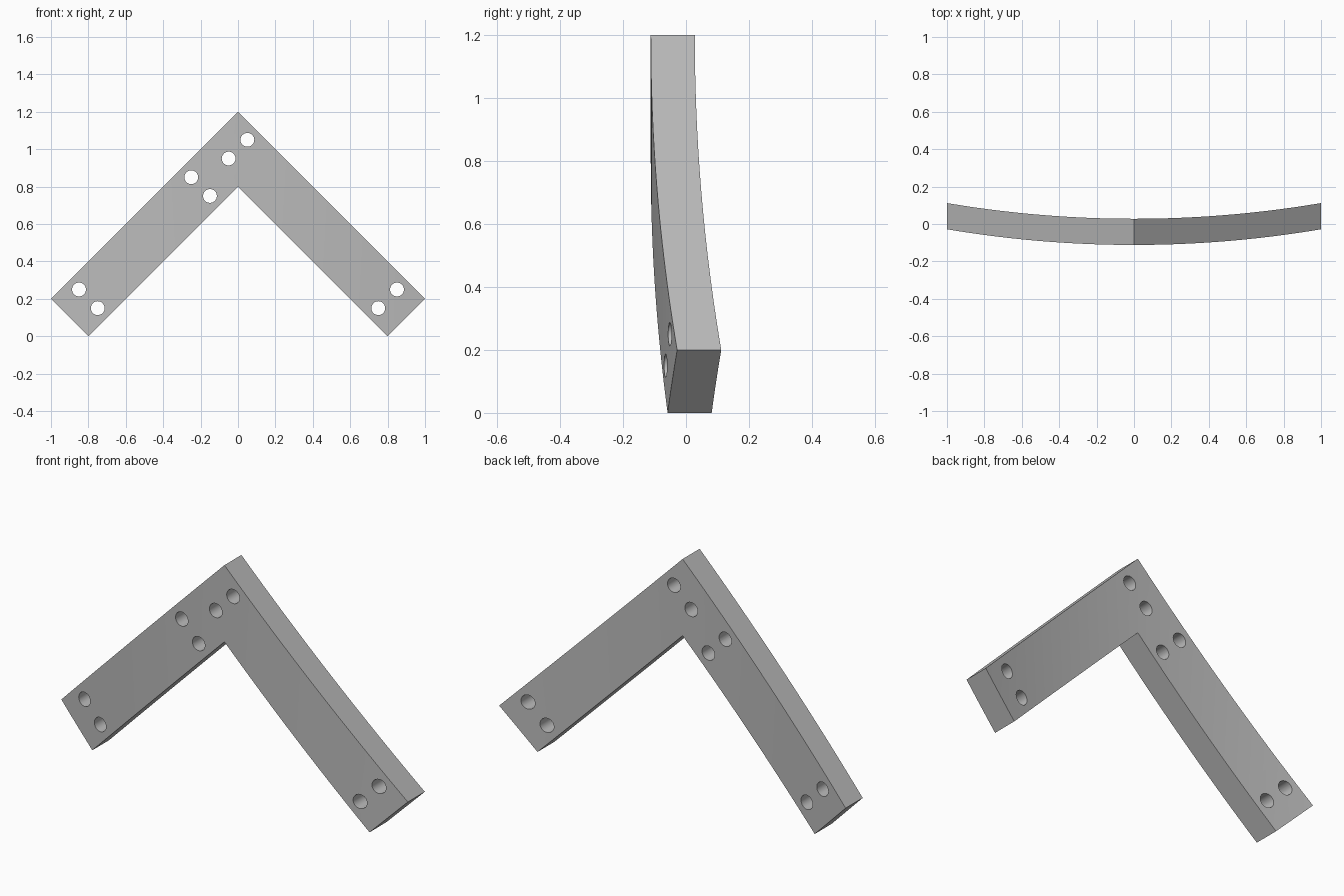
import bpy
import bmesh
import math

cube = bpy.data.objects.get("Cube")
if cube:
    bpy.data.objects.remove(cube, do_unlink=True)

RADIUS = 6.0      # bend of the plate
THICK = 0.14
DEPTH = 0.224     # overall depth including the bend
HOLE_R = 0.037

grey = bpy.data.materials.new("plain grey")
grey.use_nodes = True
colour = (0.5, 0.5, 0.5, 1)
grey.diffuse_color = colour
grey.node_tree.nodes["Principled BSDF"].inputs["Base Color"].default_value = colour


def extruded(name, profile, offset):
    """Closed profile swept along offset into a solid."""
    bm = bmesh.new()
    face = bm.faces.new([bm.verts.new(p) for p in profile])
    ext = bmesh.ops.extrude_face_region(bm, geom=[face])
    verts = [v for v in ext["geom"] if isinstance(v, bmesh.types.BMVert)]
    bmesh.ops.translate(bm, verts=verts, vec=offset)
    bmesh.ops.recalc_face_normals(bm, faces=bm.faces)
    mesh = bpy.data.meshes.new(name)
    bm.to_mesh(mesh)
    bm.free()
    mesh.materials.append(grey)
    obj = bpy.data.objects.new(name, mesh)
    bpy.context.collection.objects.link(obj)
    return obj


def cut(obj, cutter, operation):
    """Apply a boolean and discard the cutter."""
    bpy.context.view_layer.objects.active = obj
    mod = obj.modifiers.new("cut", "BOOLEAN")
    mod.operation = operation
    mod.solver = "EXACT"
    mod.object = cutter
    bpy.ops.object.modifier_apply(modifier=mod.name)
    bpy.data.objects.remove(cutter, do_unlink=True)


def bend(x):
    return RADIUS - math.sqrt(RADIUS ** 2 - x * x) - DEPTH / 2


# Gently bent slab: an arc strip extruded upwards
xs = [i * 1.05 / 24 for i in range(-24, 25)]
front = [(x, bend(x), -0.1) for x in xs]
back = [(x, bend(x) + THICK, -0.1) for x in reversed(xs)]
bracket = extruded("angle_bracket", front + back, (0, 0, 1.5))

# Right-angled chevron outline
outline = [(0, 1.2), (1, 0.2), (0.8, 0), (0, 0.8), (-0.8, 0), (-1, 0.2)]
chevron = extruded("chevron_cutter", [(x, -0.5, z) for x, z in outline], (0, 1, 0))
cut(bracket, chevron, "INTERSECT")

# Pairs of bolt holes straight through the plate
holes = [(s * x, z) for s in (-1, 1) for x, z in ((0.85, 0.25), (0.75, 0.15))]
holes += [(-0.25, 0.85), (-0.15, 0.75), (-0.05, 0.95), (0.05, 1.05)]
for hx, hz in holes:
    ring = [(hx + HOLE_R * math.cos(a), -0.5, hz + HOLE_R * math.sin(a))
            for a in (math.tau * i / 32 for i in range(32))]
    cut(bracket, extruded("hole_cutter", ring, (0, 1, 0)), "DIFFERENCE")

bpy.ops.object.select_all(action="DESELECT")
bracket.select_set(True)
bpy.context.view_layer.objects.active = bracket
bpy.ops.object.shade_smooth_by_angle(angle=math.radians(30))
